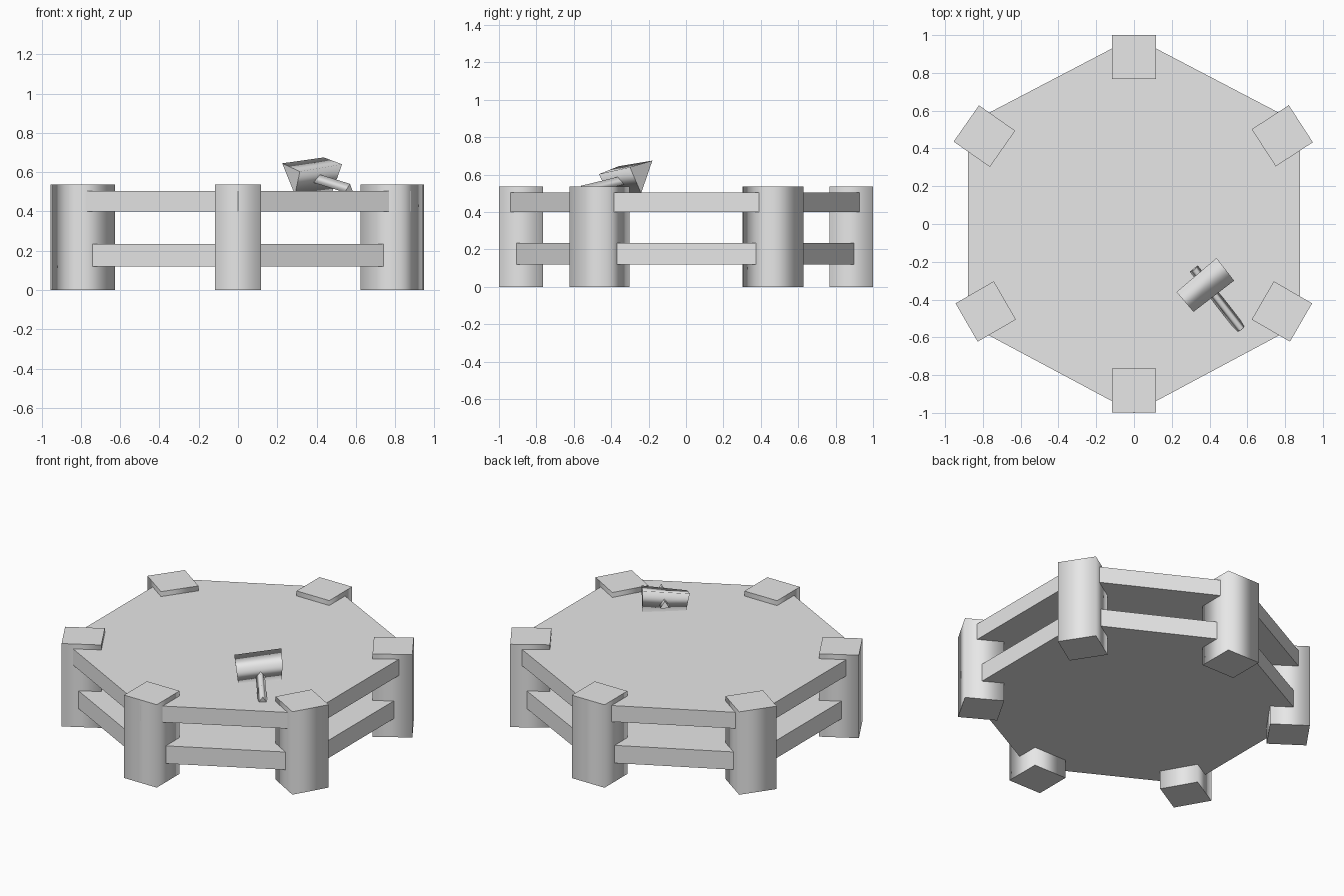
import bpy
from math import radians, cos, sin
from mathutils import Vector

cube = bpy.data.objects.get("Cube")
if cube:
    bpy.data.objects.remove(cube)

grey = bpy.data.materials.new("plain grey")
grey.use_nodes = True
grey.diffuse_color = (0.8, 0.8, 0.8, 1)
grey.node_tree.nodes["Principled BSDF"].inputs["Base Color"].default_value = (0.8, 0.8, 0.8, 1)


def prism(name, start, end, smooth_sides=False):
    """Solid joining two matching rings; sides may be smooth, caps stay sharp."""
    n = len(start)
    sides = [(i, (i + 1) % n, n + (i + 1) % n, n + i) for i in range(n)]
    caps = [tuple(reversed(range(n))), tuple(range(n, 2 * n))]
    mesh = bpy.data.meshes.new(name)
    mesh.from_pydata([tuple(p) for p in start + end], [], sides + caps)
    mesh.materials.append(grey)
    for poly in mesh.polygons:
        poly.use_smooth = smooth_sides and poly.index < n
    obj = bpy.data.objects.new(name, mesh)
    bpy.context.collection.objects.link(obj)
    return obj


def upright(name, outline, low, high, smooth_sides=False):
    return prism(name, [Vector((x, y, low)) for x, y in outline],
                 [Vector((x, y, high)) for x, y in outline], smooth_sides)


# Two hexagonal decks, the lower one slightly smaller
hexagon = [(0.88, -0.53), (0.88, 0.53), (0, 0.99), (-0.88, 0.53), (-0.88, -0.53), (0, -1.0)]
upright("upper_deck", hexagon, 0.40, 0.505)
upright("lower_deck", [(x * 0.972, y * 0.968) for x, y in hexagon], 0.12, 0.235)

# Six square posts, each turned to face outward
posts = {
    "front_post": (0, -0.882, 0),
    "back_post": (0, 0.884, 0),
    "front_left_post": (0.783, -0.463, -30),
    "back_left_post": (0.785, 0.467, 33),
    "front_right_post": (-0.785, -0.463, 30),
    "back_right_post": (-0.792, 0.465, -35),
}
for name, (x, y, turn) in posts.items():
    c, s = cos(radians(turn)) * 0.117, sin(radians(turn)) * 0.117
    square = [(x + u * c - v * s, y + u * s + v * c)
              for u, v in ((-1, -1), (1, -1), (1, 1), (-1, 1))]
    upright(name, square, 0, 0.537, True)

# Mallet head: three-sided bar resting on its lower edge
prism("mallet_head",
      [Vector(p) for p in ((0.225, -0.36, 0.645), (0.29, -0.41, 0.485), (0.315, -0.465, 0.603))],
      [Vector(p) for p in ((0.437, -0.18, 0.675), (0.48, -0.24, 0.50), (0.53, -0.30, 0.64))], True)

# Mallet handle: thin three-sided bar with its ridge upward, passing through the head
tail, tip = Vector((0.318, -0.238, 0.59)), Vector((0.567, -0.557, 0.513))
along = (tip - tail).normalized()
side = along.cross(Vector((0, 0, 1))).normalized()
rise = side.cross(along)
ring = [rise * 0.028, side * 0.027 - rise * 0.016, side * -0.027 - rise * 0.016]
prism("mallet_handle", [tail + p for p in ring], [tip + p for p in ring], True)
